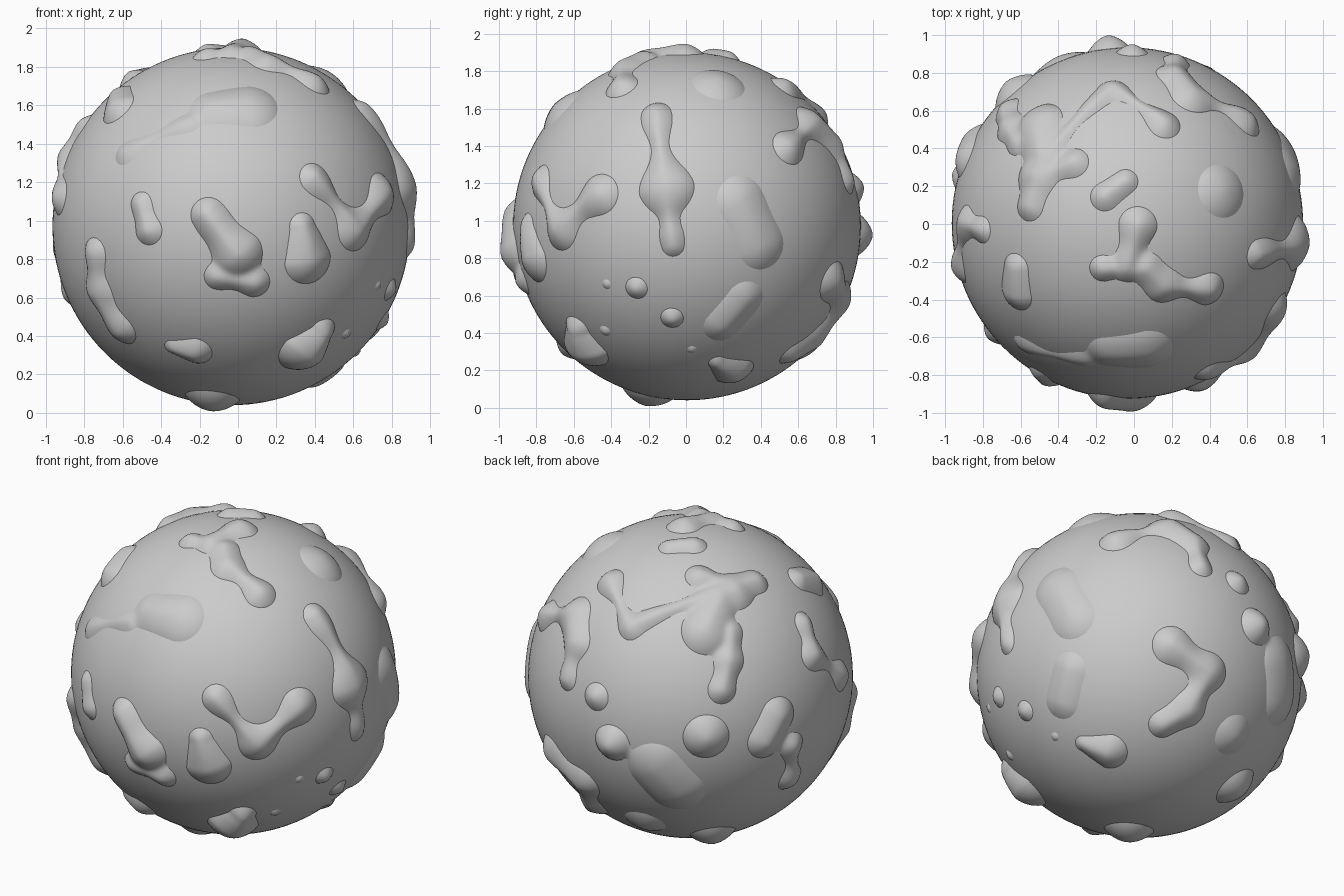
import bpy, bmesh
from math import sin, cos, pi, radians, sqrt, exp, log
from mathutils import Vector, kdtree

if "Cube" in bpy.data.objects:
    bpy.data.objects.remove(bpy.data.objects["Cube"])

R = 0.93
CENTRE = Vector((-0.035, 0.005, 0.97))
BLEND = 0.016
LOW, MID, HIGH = 0.6, 1.0, 1.35          # land heights
FRONT, RIGHT, TOP = (0, 0), (90, 0), (0, 90)
BACK_LEFT, BACK_RIGHT = (215, 25), (145, -25)


def on_globe(side, u, v):
    """Globe point seen at offset (u, v) from the globe centre, looking from a side."""
    a, e = map(radians, side)
    right = Vector((cos(a), sin(a), 0))
    view = Vector((sin(a) * cos(e), -cos(a) * cos(e), sin(e)))
    w = sqrt(max(0.0, R * R - u * u - v * v))
    return (right * u + view.cross(right) * v + view * w).normalized() * R


def new_object(name, bm):
    me = bpy.data.meshes.new(name)
    bm.to_mesh(me)
    bm.free()
    for p in me.polygons:
        p.use_smooth = True
    ob = bpy.data.objects.new(name, me)
    ob.location = CENTRE
    bpy.context.collection.objects.link(ob)


# Ocean: the plain smooth ball
bm = bmesh.new()
bmesh.ops.create_uvsphere(bm, u_segments=128, v_segments=64, radius=R)
new_object("ocean_sphere", bm)

# Land: a fine ball, raised around hills and ridges
bm = bmesh.new()
bmesh.ops.create_icosphere(bm, subdivisions=7, radius=R)
tree = kdtree.KDTree(len(bm.verts))
for i, vert in enumerate(bm.verts):
    tree.insert(vert.co, i)
tree.balance()
weight, lift = {}, {}


def stretch(a, b, ra, rb, height):
    """Land from a to b: round lobes at the ends, a narrower neck if they lie far apart."""
    ab = b - a
    neck = min(0.55, max(0, 0.7 * (ab.length / (ra + rb) - 0.95)))
    for co, i, _ in tree.find_range((a + b) / 2, ab.length / 2 + max(ra, rb) + 0.06):
        s = min(1, max(0, (co - a).dot(ab) / max(ab.length_squared, 1e-9)))
        d = (co - (a + ab * s).normalized() * R).length
        r = (ra + (rb - ra) * s) * (1 - neck * sin(pi * s) ** 2)
        w = exp((r - sqrt(d * d + 0.0004) + 0.004) / BLEND)
        weight[i] = weight.get(i, 0) + w
        lift[i] = lift.get(i, 0) + w * height


def hill(side, height, r, u, v):
    p = on_globe(side, u, v)
    stretch(p, p, r, r, height)


def ridge(side, height, r0, r1, *points):
    """Chain of lobes whose radius runs evenly from r0 to r1."""
    pts = [on_globe(side, u, v) for u, v in points]
    step = (r1 - r0) / (len(pts) - 1)
    for k in range(len(pts) - 1):
        stretch(pts[k], pts[k + 1], r0 + k * step, r0 + (k + 1) * step, height)


# Front land
ridge(FRONT, LOW, .065, .06, (-.55, .38), (-.22, .54))
ridge(FRONT, LOW, .11, .14, (-.1, .62), (.1, .63))
ridge(FRONT, MID, .06, .075, (-.47, .12), (-.43, -.02))
ridge(FRONT, HIGH, .09, .13, (-.12, .06), (.03, -.14))
ridge(FRONT, MID, .07, .08, (-.07, -.26), (.12, -.29))
ridge(FRONT, MID, .07, .13, (.37, 0), (.4, -.17))
ridge(FRONT, MID, .08, .11, (.43, .25), (.64, -.02), (.785, .17))
ridge(FRONT, MID, .08, .1, (-.71, -.14), (-.69, -.34), (-.58, -.53))
ridge(FRONT, MID, .05, .09, (-.3, -.63), (-.19, -.65))
ridge(FRONT, HIGH, .15, .08, (.39, -.64), (.47, -.55))
hill(FRONT, MID, .035, .6, -.56)
hill(FRONT, MID, .14, -.1, -.9)

# Right land
ridge(RIGHT, MID, .08, .14, (-.165, .6), (-.11, .21))
ridge(RIGHT, MID, .13, .06, (-.11, .19), (-.075, -.1))
ridge(RIGHT, LOW, .13, .13, (.29, .14), (.4, -.1))
ridge(RIGHT, LOW, .1, .1, (.31, -.39), (.19, -.53))
hill(RIGHT, MID, .06, -.27, -.33)
hill(RIGHT, MID, .03, -.43, -.31)
hill(RIGHT, MID, .06, -.08, -.49)

# Top land
ridge(TOP, MID, .1, .08, (.055, -.015), (0, -.23))
ridge(TOP, MID, .07, .07, (-.13, -.24), (.1, -.24))
ridge(TOP, MID, .08, .09, (.1, -.24), (.19, -.33), (.43, -.35))
ridge(TOP, MID, .065, .075, (-.01, .22), (-.12, .14))
ridge(TOP, MID, .08, .1, (-.59, -.24), (-.59, -.37))
hill(TOP, LOW, .14, .5, .17)

# Back left land
ridge(BACK_LEFT, MID, .085, .06, (-.46, .54), (-.34, .27))
ridge(BACK_LEFT, MID, .06, .11, (-.34, .28), (.25, .48))
ridge(BACK_LEFT, MID, .08, .08, (.05, .57), (.25, .5), (.37, .54))
ridge(BACK_LEFT, MID, .1, .14, (.17, .44), (.09, .26))
ridge(BACK_LEFT, MID, .07, .08, (.23, .25), (.22, .09), (.18, -.08))
ridge(BACK_LEFT, MID, .07, .09, (.65, .3), (.7, .12), (.86, 0))
ridge(BACK_LEFT, LOW, .16, .16, (-.2, -.53), (-.08, -.66))
ridge(BACK_LEFT, MID, .11, .11, (.5, -.23), (.43, -.37))
ridge(BACK_LEFT, MID, .08, .08, (.58, -.4), (.57, -.59))
hill(BACK_LEFT, MID, .08, -.54, -.12)
hill(BACK_LEFT, HIGH, .11, -.45, -.385)
hill(BACK_LEFT, MID, .13, .09, -.35)

# Back right land
ridge(BACK_RIGHT, MID, .095, .1, (-.205, .72), (.11, .81))
ridge(BACK_RIGHT, MID, .11, .07, (.11, .81), (.24, .73), (.28, .58))
ridge(BACK_RIGHT, MID, .11, .08, (.11, .1), (.33, -.04), (.22, -.26), (.08, -.35))
ridge(BACK_RIGHT, MID, .05, .11, (-.36, -.47), (-.22, -.51))
hill(BACK_RIGHT, MID, .03, -.52, -.43)
hill(BACK_RIGHT, LOW, .12, .5, -.38)
hill(BACK_RIGHT, MID, .13, .55, -.65)

# Raise the land and drop everything well under the ocean surface
drop = []
for i, vert in enumerate(bm.verts):
    t = BLEND * log(weight[i]) if i in weight else -1
    if t < -0.03:
        drop.append(vert)
        continue
    h = 0.085 * (1 - exp(-t / 0.1)) if t > 0 else 0.85 * t
    vert.co *= 1 + h * lift[i] / weight[i] / R
bmesh.ops.delete(bm, geom=drop, context='VERTS')
new_object("land_masses", bm)
